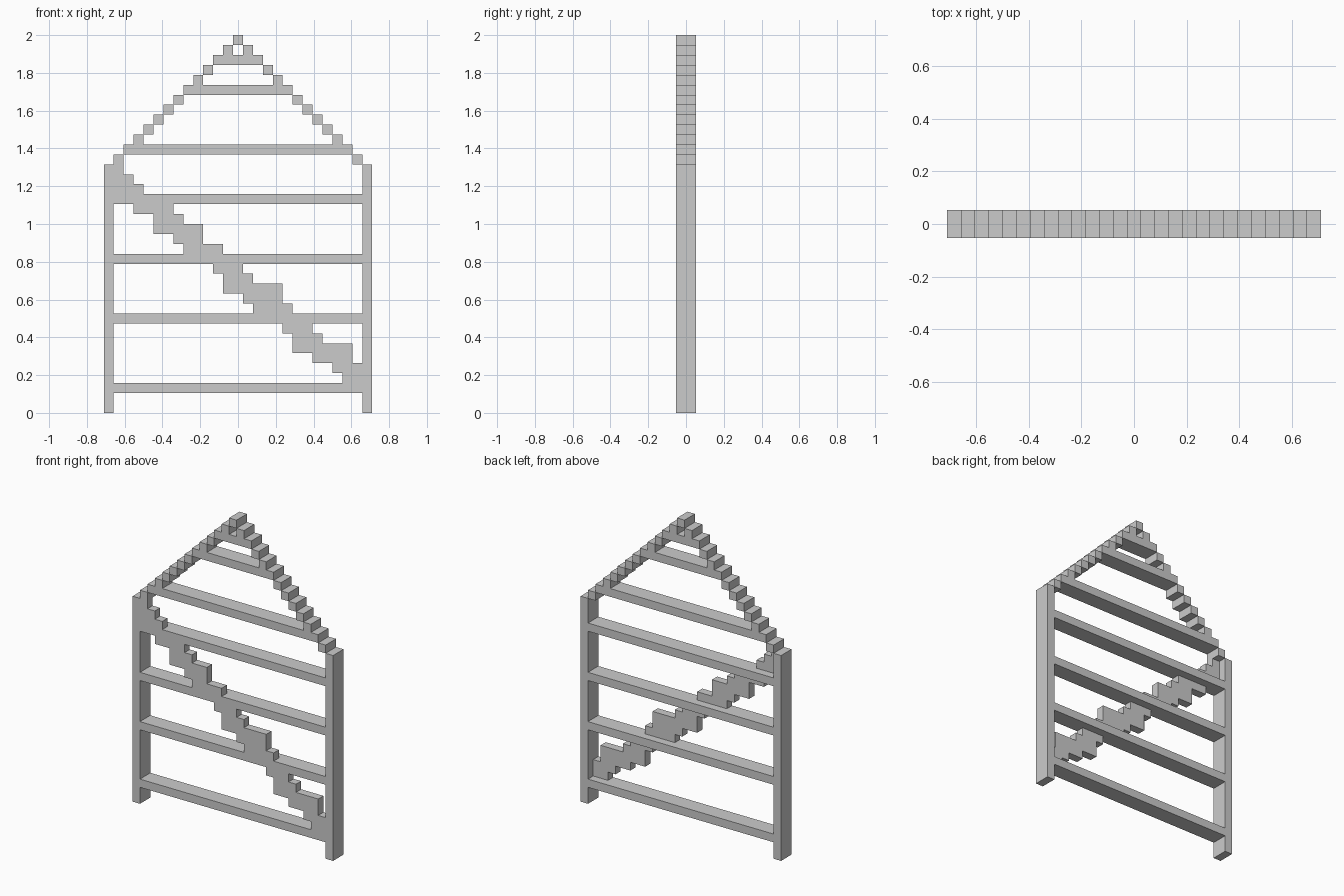
import bpy, bmesh, math
from mathutils import Vector

if "Cube" in bpy.data.objects:
    bpy.data.objects.remove(bpy.data.objects["Cube"])

U = 1 / 19            # block size: the frame is 38 blocks tall
parts = {}            # part name -> set of (column, layer, row) blocks
taken = set()         # every block used so far


def add(name, columns, rows, layers=(-1, 0)):
    """Claim a rectangle of blocks for a part, skipping blocks already used."""
    cells = {(i, j, k) for i in columns for j in layers for k in rows} - taken
    parts.setdefault(name, set()).update(cells)
    taken.update(cells)


def span(a, b):
    return range(a, b + 1)


# Side posts
add("left_post", [-13], range(25))
add("right_post", [13], range(25))

# Stepped gable, one block per column on each side of the ridge
for i in span(-12, 12):
    add("stepped_gable", [i], [37 - abs(i)])

# Horizontal rails and gable ties: row, half width in blocks
for name, row, half in [("bottom_rail", 2, 12), ("lower_rail", 9, 12),
                        ("middle_rail", 15, 12), ("upper_rail", 21, 12),
                        ("eaves_tie", 26, 10), ("collar_tie", 32, 4),
                        ("ridge_tie", 35, 1)]:
    add(name, span(-half, half), [row])

# Diagonal brace, front half of the depth only: row -> first and last column
brace = {24: (-12, -12), 23: (-12, -11), 22: (-12, -10),
         20: (-10, -7), 19: (-8, -6), 18: (-8, -4), 17: (-6, -4), 16: (-5, -2),
         14: (-2, 0), 13: (-1, 1), 12: (-1, 4), 11: (1, 4), 10: (2, 5),
         8: (5, 7), 7: (6, 8), 6: (6, 11), 5: (8, 11), 4: (10, 12), 3: (11, 12)}
for row, (a, b) in brace.items():
    add("diagonal_brace", span(a, b), [row], [-1])


def build(name, cells):
    """Skin the blocks of a part, leaving out faces buried against other blocks."""
    bm = bmesh.new()
    for i, j, k in sorted(cells):
        centre = Vector((i, j + 0.5, k + 0.5))
        for axis in range(3):
            for sign in (-1, 1):
                n = Vector((0, 0, 0))
                n[axis] = sign
                if (i + int(n.x), j + int(n.y), k + int(n.z)) in taken:
                    continue
                s = Vector((0, 0, 0))
                s[(axis + 1) % 3] = 0.5
                t = n.cross(s)
                mid = centre + n * 0.5
                bm.faces.new([bm.verts.new((mid + d) * U)
                              for d in (-s - t, s - t, s + t, t - s)])
    bmesh.ops.remove_doubles(bm, verts=bm.verts, dist=1e-4)
    bmesh.ops.dissolve_limit(bm, angle_limit=math.radians(1),
                             verts=bm.verts, edges=bm.edges)
    mesh = bpy.data.meshes.new(name)
    bm.to_mesh(mesh)
    bm.free()
    bpy.context.collection.objects.link(bpy.data.objects.new(name, mesh))


for name, cells in parts.items():
    build(name, cells)
